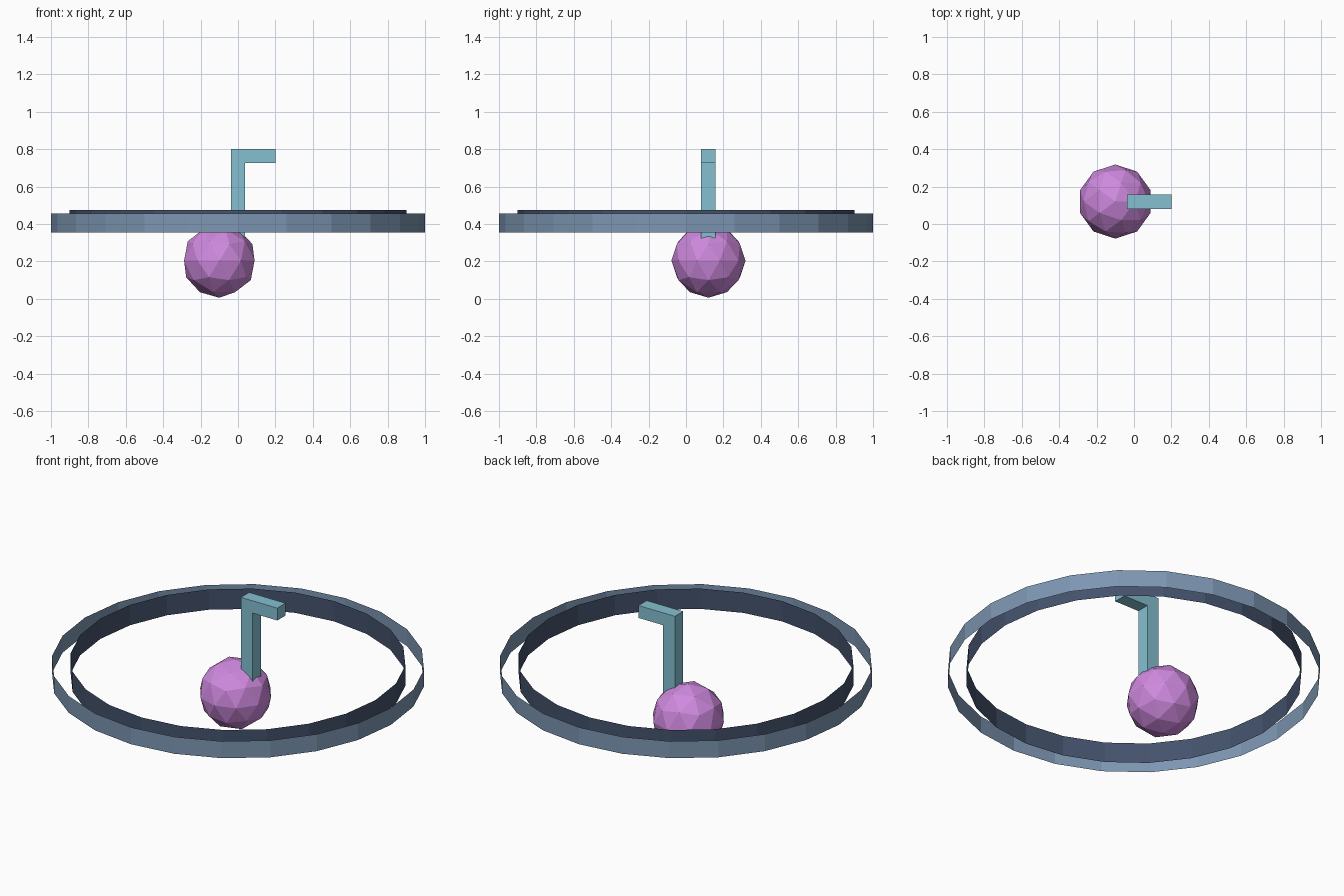
import bpy, bmesh

if "Cube" in bpy.data.objects:
    bpy.data.objects.remove(bpy.data.objects["Cube"])


def material(name, rgb):
    m = bpy.data.materials.new(name)
    m.diffuse_color = (*rgb, 1)
    m.use_nodes = True
    m.node_tree.nodes["Principled BSDF"].inputs["Base Color"].default_value = m.diffuse_color
    return m


def add_object(name, bm, mat):
    mesh = bpy.data.meshes.new(name)
    bm.to_mesh(mesh)
    bm.free()
    mesh.materials.append(mat)
    ob = bpy.data.objects.new(name, mesh)
    bpy.context.collection.objects.link(ob)
    return ob


slate = material("slate_blue", (0.205, 0.307, 0.448))
navy = material("dark_navy", (0.058, 0.085, 0.15))
teal = material("teal", (0.233, 0.53, 0.64))
orchid = material("orchid", (0.62, 0.25, 0.73))


# Open-ended band made of flat wall panels
def band(name, radius, z0, z1, mat):
    bpy.ops.mesh.primitive_cylinder_add(
        vertices=24, radius=radius, depth=z1 - z0,
        end_fill_type='NOTHING', location=(0, 0, (z0 + z1) / 2))
    ob = bpy.context.object
    ob.name = name
    ob.data.materials.append(mat)
    return ob


band("outer_band", 1.0, 0.355, 0.455, slate)
inner = band("inner_band", 0.9, 0.355, 0.475, navy)
inner.data.flip_normals()

# Faceted ball below the bands
bm = bmesh.new()
bmesh.ops.create_icosphere(bm, subdivisions=2, radius=0.198)
ball = add_object("faceted_ball", bm, orchid)
ball.location = (-0.1, 0.12, 0.204)

# Hooked post: L-shaped profile extruded along y
w = 0.0385
profile = [(-w, 0.30), (w, 0.30), (w, 0.727), (0.2, 0.727), (0.2, 0.8), (-w, 0.8)]
bm = bmesh.new()
face = bm.faces.new([bm.verts.new((x, 0.12 - w, z)) for x, z in profile])
ext = bmesh.ops.extrude_face_region(bm, geom=[face])
verts = [v for v in ext["geom"] if isinstance(v, bmesh.types.BMVert)]
bmesh.ops.translate(bm, verts=verts, vec=(0, 2 * w, 0))
bmesh.ops.recalc_face_normals(bm, faces=bm.faces)
add_object("hooked_post", bm, teal)
